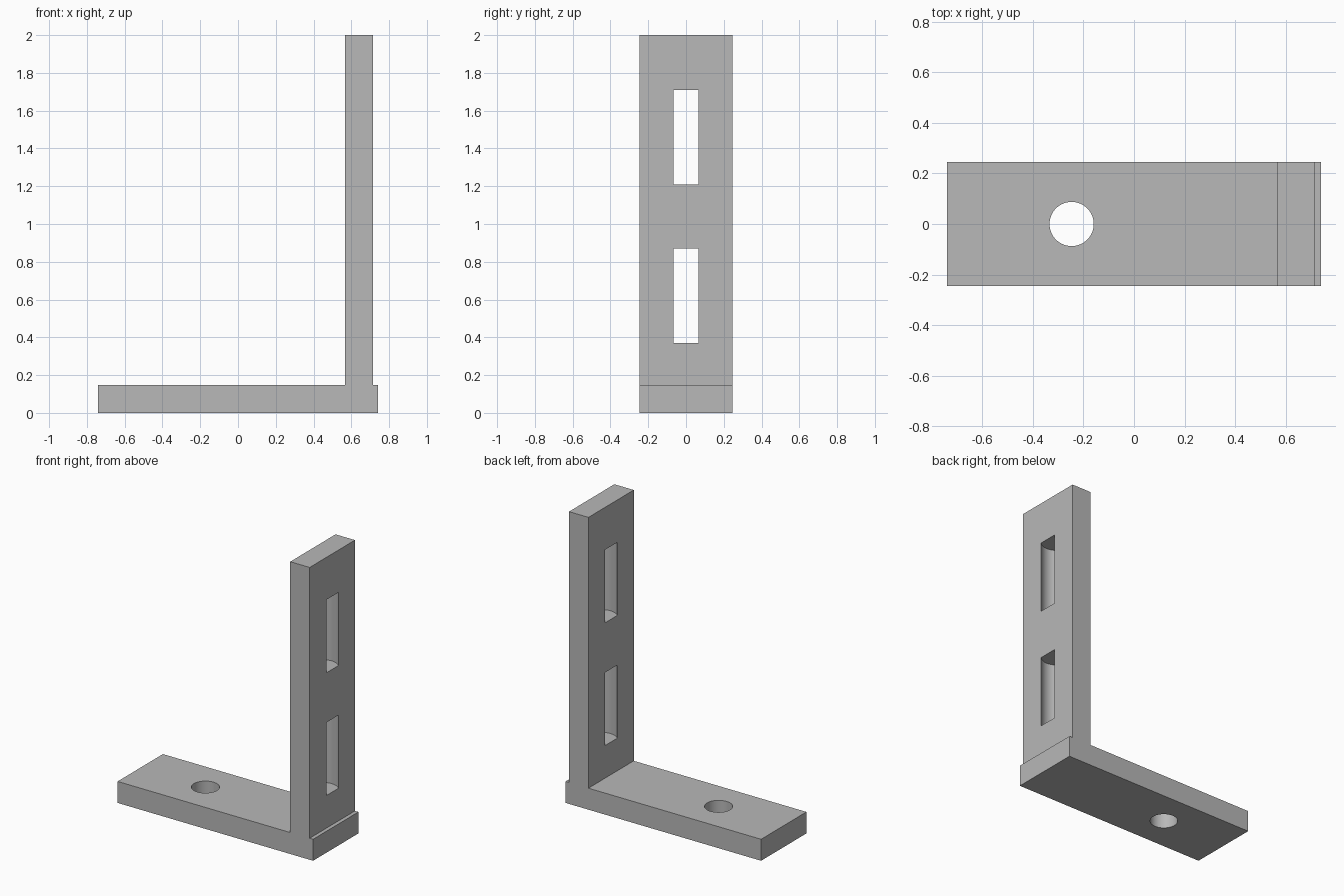
import bpy, bmesh
from mathutils import Matrix

cube = bpy.data.objects.get("Cube")
if cube:
    bpy.data.objects.remove(cube, do_unlink=True)

GREY = (0.48, 0.48, 0.48, 1)
metal = bpy.data.materials.new("mid grey")
metal.use_nodes = True
metal.diffuse_color = GREY
metal.node_tree.nodes["Principled BSDF"].inputs["Base Color"].default_value = GREY

HALF_LENGTH, HALF_WIDTH, PLATE = 0.74, 0.245, 0.147
WALL_IN, WALL_OUT, TOP = 0.567, 0.714, 2.0
WALL_MID = (WALL_IN + WALL_OUT) / 2


def add_object(name, bm):
    mesh = bpy.data.meshes.new(name)
    bmesh.ops.recalc_face_normals(bm, faces=bm.faces)
    bm.to_mesh(mesh)
    bm.free()
    mesh.materials.append(metal)
    obj = bpy.data.objects.new(name, mesh)
    bpy.context.collection.objects.link(obj)
    return obj


def drill(body, name, x, z_low, z_high, radius):
    """Cut an upright round hole through the body."""
    bm = bmesh.new()
    bmesh.ops.create_cone(
        bm, cap_ends=True, segments=64, radius1=radius, radius2=radius,
        depth=z_high - z_low,
        matrix=Matrix.Translation((x, 0, (z_low + z_high) / 2)))
    cutter = add_object(name, bm)
    cutter.hide_render = True
    cut = body.modifiers.new(name, 'BOOLEAN')
    cut.operation = 'DIFFERENCE'
    cut.solver = 'EXACT'
    cut.object = cutter
    bpy.context.view_layer.objects.active = body
    bpy.ops.object.modifier_apply(modifier=cut.name)
    bpy.data.objects.remove(cutter, do_unlink=True)


# L-shaped bracket: side profile pulled across the width
profile = [(-HALF_LENGTH, 0), (HALF_LENGTH, 0), (HALF_LENGTH, PLATE),
           (WALL_OUT, PLATE), (WALL_OUT, TOP), (WALL_IN, TOP),
           (WALL_IN, PLATE), (-HALF_LENGTH, PLATE)]
bm = bmesh.new()
side = bm.faces.new([bm.verts.new((x, -HALF_WIDTH, z)) for x, z in profile])
pulled = bmesh.ops.extrude_face_region(bm, geom=[side], use_keep_orig=True)
bmesh.ops.translate(
    bm, vec=(0, 2 * HALF_WIDTH, 0),
    verts=[v for v in pulled["geom"] if isinstance(v, bmesh.types.BMVert)])
bracket = add_object("bracket", bm)

# Round hole in the foot plate
drill(bracket, "foot_hole", -0.247, -0.1, PLATE + 0.1, 0.0875)

# Two tall slots in the upright, with curved inner walls
for name, z_low in (("lower_slot", 0.37), ("upper_slot", 1.21)):
    drill(bracket, name, WALL_MID, z_low, z_low + 0.5, 0.0985)

# Smooth round walls, crisp edges
bpy.ops.object.select_all(action='DESELECT')
bracket.select_set(True)
bpy.context.view_layer.objects.active = bracket
bpy.ops.object.shade_smooth_by_angle(angle=0.5)
